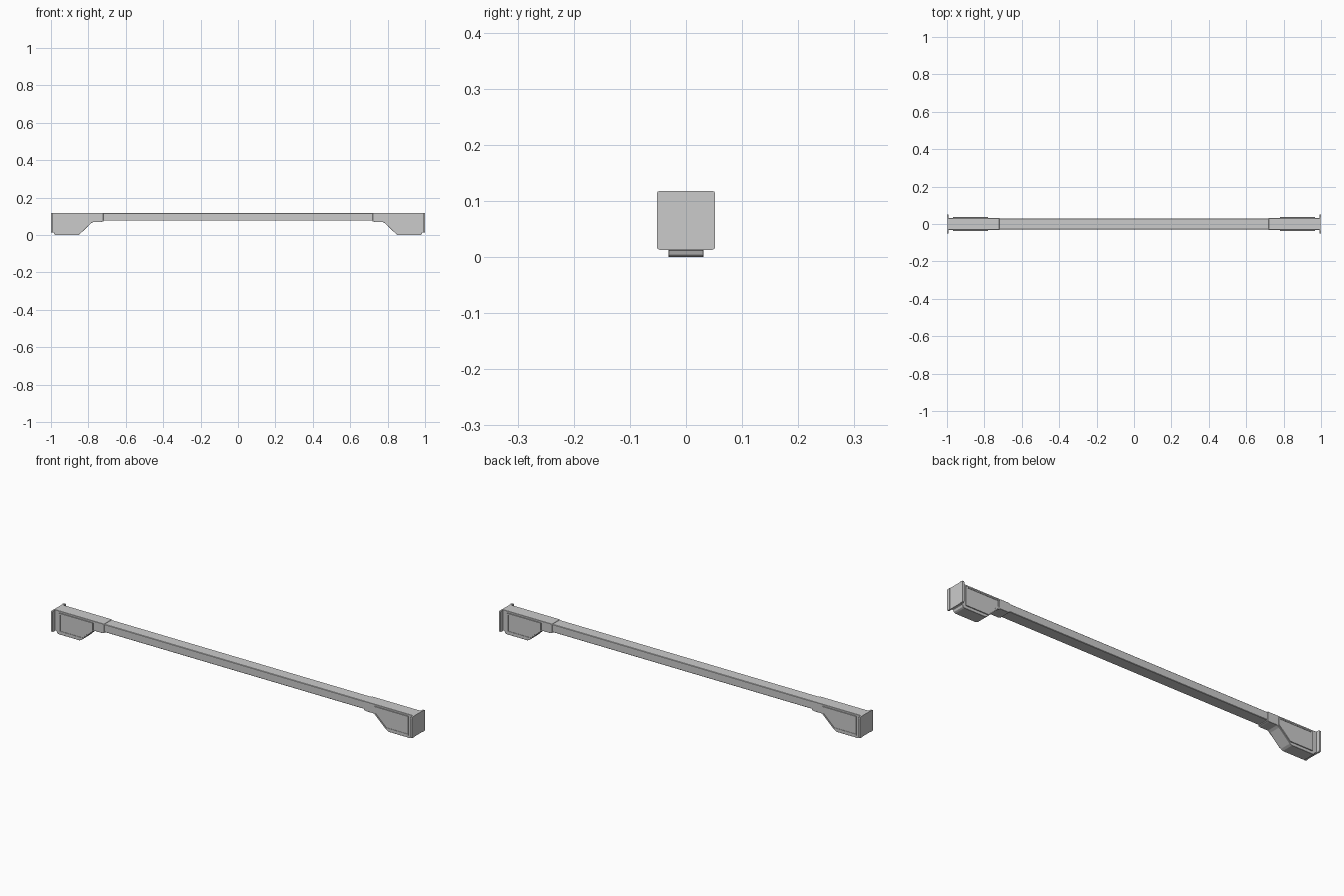
import bpy, bmesh

if "Cube" in bpy.data.objects:
    bpy.data.objects.remove(bpy.data.objects["Cube"])

TOP = 0.118


def prism(name, pts, axis, a, b, bevel=0.0):
    """Extrude a 2D outline along y (points are x, z) or x (points are y, z)."""
    def co(p, d):
        return (p[0], d, p[1]) if axis == 'y' else (d, p[0], p[1])
    bm = bmesh.new()
    lo = [bm.verts.new(co(p, a)) for p in pts]
    hi = [bm.verts.new(co(p, b)) for p in pts]
    bm.faces.new(lo)
    bm.faces.new(hi)
    n = len(pts)
    for i in range(n):
        j = (i + 1) % n
        bm.faces.new((lo[i], lo[j], hi[j], hi[i]))
    bmesh.ops.recalc_face_normals(bm, faces=bm.faces)
    if bevel:
        bmesh.ops.bevel(bm, geom=list(bm.edges), offset=bevel, segments=1,
                        affect='EDGES', profile=0.5)
    me = bpy.data.meshes.new(name)
    bm.to_mesh(me)
    bm.free()
    ob = bpy.data.objects.new(name, me)
    bpy.context.collection.objects.link(ob)
    return ob


def mirror(ob, x=True, y=False):
    m = ob.modifiers.new("mirror", 'MIRROR')
    m.use_axis = (x, y, False)
    m.use_mirror_merge = False
    return ob


def chamfered(w, z0, z1, c):
    return [(-w + c, z0), (w - c, z0), (w, z0 + c), (w, z1 - c),
            (w - c, z1), (-w + c, z1), (-w, z1 - c), (-w, z0 + c)]


# long crossbar
prism("crossbar", chamfered(0.029, 0.077, 0.1165, 0.002), 'x', -0.74, 0.74)

# end bracket sleeves with sloped lower edge
bracket = [(0.72, TOP), (0.72, 0.073), (0.73, 0.070), (0.772, 0.070),
           (0.785, 0.063), (0.845, 0.006), (0.857, 0.0), (0.972, 0.0),
           (0.981, 0.004), (0.984, 0.012), (0.993, 0.014), (0.993, TOP)]
mirror(prism("end_bracket", bracket, 'y', -0.0315, 0.0315, 0.001))

# raised side panels: rim frame around a slightly lower field
outer = [(0.78, 0.109), (0.78, 0.073), (0.843, 0.014), (0.968, 0.014), (0.968, 0.109)]
inner = [(0.787, 0.103), (0.787, 0.076), (0.846, 0.020), (0.961, 0.020), (0.961, 0.103)]
bm = bmesh.new()
rings = [[bm.verts.new((x, y, z)) for x, z in pts] for pts, y in
         ((outer, -0.031), (outer, -0.0365), (inner, -0.0365), (inner, -0.0345))]
for r, s in zip(rings, rings[1:]):
    for i in range(5):
        j = (i + 1) % 5
        bm.faces.new((r[i], r[j], s[j], s[i]))
bm.faces.new(rings[-1])
bm.faces.new(rings[0])
bmesh.ops.recalc_face_normals(bm, faces=bm.faces)
me = bpy.data.meshes.new("side_panel")
bm.to_mesh(me)
bm.free()
panel = bpy.data.objects.new("side_panel", me)
bpy.context.collection.objects.link(panel)
mirror(panel, y=True)

# end plates: slim centre pad and rounded wings
mirror(prism("end_plate", chamfered(0.052, 0.013, TOP, 0.005), 'x', 0.991, 0.998))
wing = [(0.034, 0.013), (0.047, 0.013), (0.0505, 0.0145), (0.052, 0.018),
        (0.052, 0.113), (0.0505, 0.1165), (0.047, TOP), (0.034, TOP)]
mirror(prism("end_plate_wing", wing, 'x', 0.991, 1.0), y=True)
